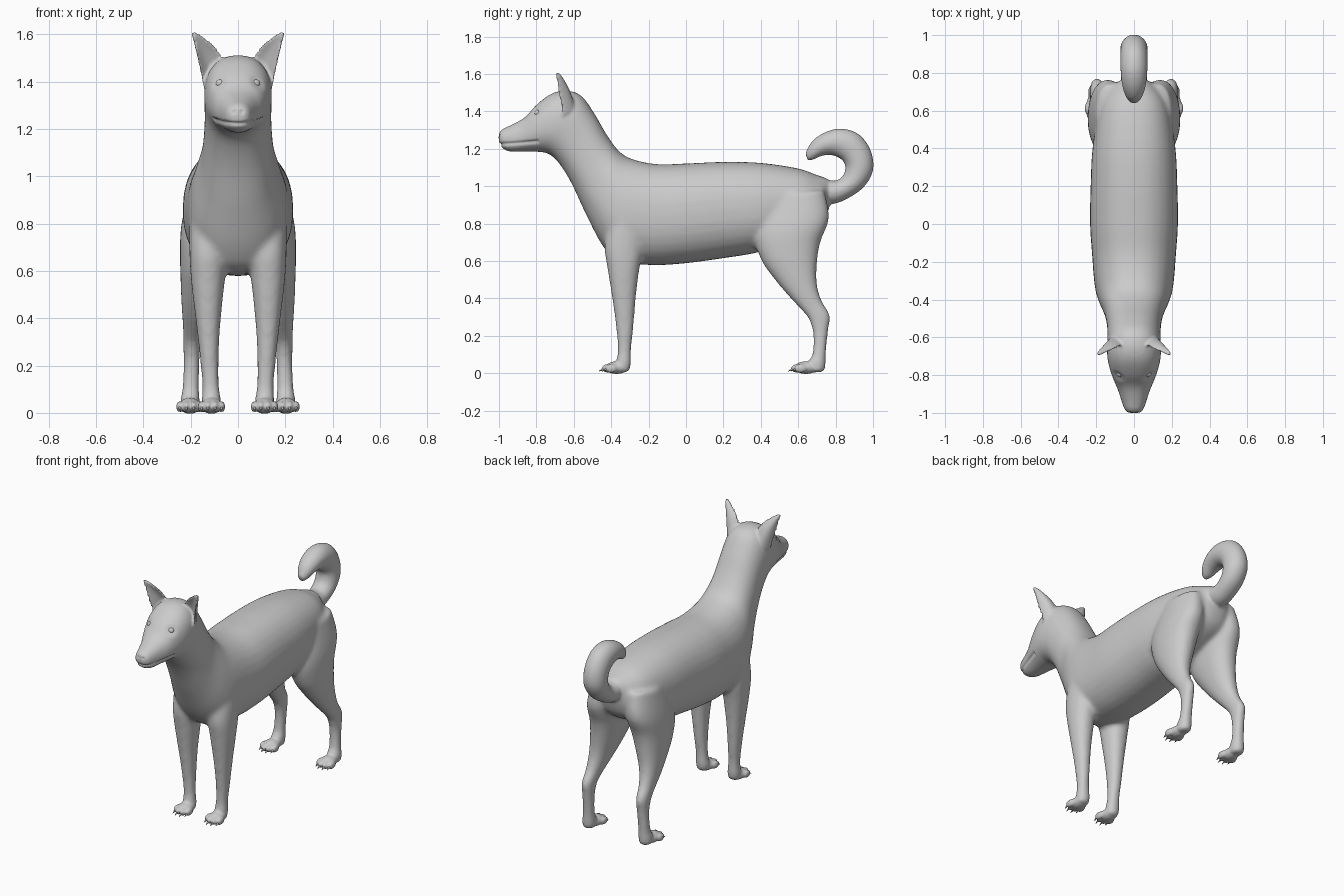
import bpy, bmesh, math
from mathutils import Vector, Matrix

if "Cube" in bpy.data.objects:
    bpy.data.objects.remove(bpy.data.objects["Cube"])


def refine(rows, steps=5):
    """Catmull-Rom interpolation of section rows."""
    out = []
    n = len(rows)
    for i in range(n - 1):
        a, b, c, d = rows[max(i - 1, 0)], rows[i], rows[i + 1], rows[min(i + 2, n - 1)]
        for s in range(steps):
            t = s / steps
            out.append([0.5 * (2 * q + (r - p) * t + (2 * p - 5 * q + 4 * r - u) * t * t
                               + (3 * q - p - 3 * r + u) * t ** 3)
                        for p, q, r, u in zip(a, b, c, d)])
    return out + [list(rows[-1])]


def skin(bm, rings):
    """Bridge closed rings of points and cap both ends."""
    vs = [[bm.verts.new(p) for p in ring] for ring in rings]
    k = len(vs[0])
    faces = [bm.faces.new((a[j], a[(j + 1) % k], b[(j + 1) % k], b[j]))
             for a, b in zip(vs, vs[1:]) for j in range(k)]
    faces += [bm.faces.new(vs[0]), bm.faces.new(vs[-1])]
    bmesh.ops.recalc_face_normals(bm, faces=faces)


def loft(bm, rows, side=1, power=0.92, k=32):
    """Row = edge point (y, z), opposite edge point (y, z), centre x, half width."""
    rings = []
    for y1, z1, y2, z2, xc, hw in refine(rows):
        ring = []
        for j in range(k):
            a = 2 * math.pi * j / k
            c, s = [math.copysign(abs(f(a)) ** power, f(a)) for f in (math.cos, math.sin)]
            ring.append((side * (xc + hw * c), (y1 + y2) / 2 + (y1 - y2) / 2 * s,
                         (z1 + z2) / 2 + (z1 - z2) / 2 * s))
        rings.append(ring)
    skin(bm, rings)


def ball(bm, centre, radii):
    m = Matrix.Translation(centre) @ Matrix.Diagonal((*radii, 1))
    bmesh.ops.create_uvsphere(bm, u_segments=20, v_segments=12, radius=1, matrix=m)


def make(name, bm):
    me = bpy.data.meshes.new(name)
    bm.to_mesh(me)
    bm.free()
    me.shade_smooth()
    ob = bpy.data.objects.new(name, me)
    bpy.context.collection.objects.link(ob)
    return ob


def fuse(ob, voxel, iterations):
    """Merge overlapping shells into one smooth skin."""
    r = ob.modifiers.new("merge", 'REMESH')
    r.mode, r.voxel_size, r.use_smooth_shade = 'VOXEL', voxel, True
    s = ob.modifiers.new("soften", 'SMOOTH')
    s.factor, s.iterations = 0.5, iterations
    dg = bpy.context.evaluated_depsgraph_get()
    me = bpy.data.meshes.new_from_object(ob.evaluated_get(dg))
    ob.modifiers.clear()
    ob.data = me


# Torso, neck and head: back/top edge, belly/throat edge
torso = [(.765, 1.04, .77, .90, 0, .06), (.70, 1.06, .73, .80, 0, .13),
         (.60, 1.095, .62, .73, 0, .185), (.40, 1.125, .40, .65, 0, .22),
         (.20, 1.13, .20, .615, 0, .23), (0, 1.122, 0, .588, 0, .233),
         (-.15, 1.118, -.18, .578, 0, .222), (-.27, 1.14, -.36, .60, 0, .21),
         (-.35, 1.18, -.445, .68, 0, .19), (-.42, 1.27, -.535, .85, 0, .155),
         (-.49, 1.39, -.615, 1.02, 0, .142), (-.56, 1.485, -.685, 1.13, 0, .142),
         (-.64, 1.512, -.74, 1.175, 0, .143), (-.72, 1.495, -.79, 1.183, 0, .132),
         (-.80, 1.435, -.85, 1.185, 0, .108), (-.86, 1.37, -.90, 1.183, 0, .085),
         (-.93, 1.33, -.95, 1.185, 0, .066), (-.985, 1.305, -.985, 1.205, 0, .05),
         (-1.005, 1.28, -1.0, 1.23, 0, .03)]
# Legs: front edge, rear edge
hind = [(.42, .95, .74, .98, .12, .08), (.365, .75, .765, .83, .14, .10),
        (.40, .61, .718, .70, .15, .095), (.475, .50, .70, .58, .165, .077),
        (.555, .405, .70, .48, .18, .058), (.625, .33, .725, .39, .19, .043),
        (.66, .28, .77, .31, .195, .037), (.68, .20, .76, .22, .196, .034),
        (.675, .10, .748, .10, .20, .036), (.65, .06, .747, .04, .202, .042),
        (.65, .005, .74, .005, .203, .038)]
front = [(-.40, .88, -.22, .88, .12, .085), (-.435, .69, -.23, .66, .125, .08),
         (-.42, .56, -.25, .55, .127, .071), (-.395, .40, -.268, .40, .126, .054),
         (-.375, .25, -.28, .25, .122, .041), (-.365, .12, -.293, .12, .116, .036),
         (-.375, .06, -.293, .05, .113, .042), (-.375, .005, -.305, .005, .112, .038)]
# Curled tail: outer edge, inner edge
tail = [(.70, .92, .66, 1.04, 0, .06), (.78, .905, .75, 1.035, 0, .068),
        (.86, .932, .80, 1.03, 0, .067), (.95, .995, .84, 1.057, 0, .069),
        (1.0, 1.085, .852, 1.105, 0, .072), (.988, 1.19, .835, 1.14, 0, .072),
        (.925, 1.277, .805, 1.158, 0, .072), (.83, 1.308, .77, 1.167, 0, .07),
        (.74, 1.287, .725, 1.162, 0, .062), (.672, 1.237, .68, 1.142, 0, .044),
        (.638, 1.175, .652, 1.138, 0, .02)]

bm = bmesh.new()
loft(bm, torso, power=0.88)
for side in (1, -1):
    loft(bm, hind, side)
    loft(bm, front, side)
body = make("dog_body", bm)
fuse(body, 0.012, 10)

# Tail, nose, ears and paws are added to the blended body
bm = bmesh.new()
bm.from_mesh(body.data)
loft(bm, tail, power=1)
ball(bm, (0, -.975, 1.275), (.033, .025, .027))

ear = [(.10, -.625, 1.42, .070), (.13, -.65, 1.505, .054),
       (.165, -.675, 1.57, .028), (.191, -.692, 1.607, .007)]
axis = Vector((.44, -.28, .85))
across = Vector((.76, -.22, -.60))
back = axis.cross(across).normalized()
claws = bmesh.new()
eyes = bmesh.new()
for side in (1, -1):
    flip = Matrix.Diagonal((side, 1, 1))
    rings = []
    for x, y, z, w in refine(ear):
        ring = []
        for j in range(24):
            a = 2 * math.pi * j / 24
            c, s = math.cos(a), math.sin(a)
            p = Vector((x, y, z)) + across * w * c
            p += back * (0.6 * w * (s * s - .5) + min(.012, w) * s)
            ring.append(flip @ p)
        rings.append(ring)
    skin(bm, rings)
    ball(eyes, (side * .073, -.79, 1.39), (.021, .021, .019))
    # Paws with four toes and claws
    for px, dy in ((.112, 0), (.203, 1.012)):
        ball(bm, (side * px, -.37 + dy, .03), (.046, .062, .034))
        for dx, ty in ((-.042, -.40), (-.015, -.418), (.015, -.418), (.042, -.40)):
            x = side * px + dx
            ball(bm, (x, ty + dy, .026), (.0165, .034, .024))
            m = (Matrix.Translation((x, ty + dy - .033, .018))
                 @ Matrix.Rotation(math.radians(115), 4, 'X'))
            bmesh.ops.create_cone(claws, cap_ends=True, segments=10, radius1=.009,
                                  radius2=.001, depth=.034, matrix=m)
bm.to_mesh(body.data)
bm.free()
fuse(body, 0.0075, 4)

# Mouth crease and eye sockets pressed into the skin
moves = []
for v in body.data.vertices:
    x, y, z = v.co
    if y > -.70 or z < 1.1:
        continue
    push = 0
    if y < -.79:
        line = 1.222 + 1.6 * x * x
        push = .009 * max(0, 1 - abs(z - line) / .011)
    d = (Vector((abs(x), y, z)) - Vector((.078, -.80, 1.39))).length
    push += .009 * max(0, 1 - d / .042)
    # Nostrils
    n = (Vector((abs(x), y, z)) - Vector((.017, -.998, 1.272))).length
    push += .008 * max(0, 1 - n / .012)
    if push:
        moves.append((v, v.normal * push))
for v, offset in moves:
    v.co -= offset
body.data.shade_smooth()

make("claws", claws)
make("eyes", eyes)
